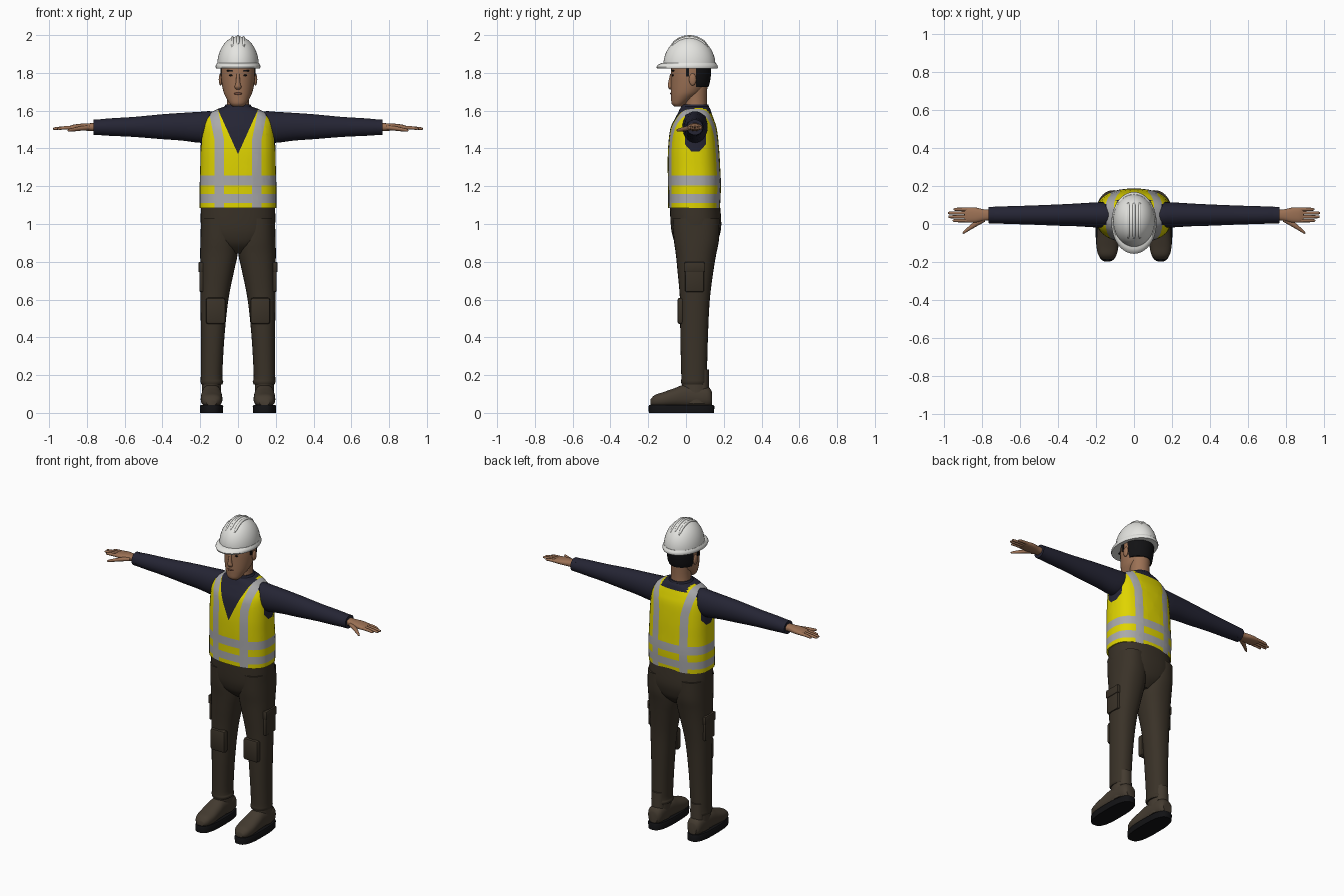
import bpy, bmesh, math
from mathutils import Vector


def mat(name, r, g, b):
    m = bpy.data.materials.new(name)
    m.diffuse_color = (r, g, b, 1)
    return m


YELLOW = mat("safety_yellow", 0.74, 0.66, 0.0)
SILVER = mat("reflective_grey", 0.40, 0.40, 0.41)
NAVY = mat("navy_cloth", 0.018, 0.018, 0.034)
BROWN = mat("trouser_brown", 0.042, 0.032, 0.021)
BOOT = mat("boot_brown", 0.058, 0.044, 0.030)
BLACK = mat("black", 0.006, 0.006, 0.007)
SKIN = mat("skin", 0.33, 0.165, 0.09)
WHITE = mat("helmet_white", 0.78, 0.78, 0.75)
LIP = mat("lip_brown", 0.17, 0.07, 0.045)


def finish(name, bm, mats, mirror=False, angle=40):
    bmesh.ops.recalc_face_normals(bm, faces=bm.faces[:])
    me = bpy.data.meshes.new(name)
    bm.to_mesh(me)
    bm.free()
    ob = bpy.data.objects.new(name, me)
    bpy.context.collection.objects.link(ob)
    for m in mats:
        me.materials.append(m)
    bpy.ops.object.select_all(action='DESELECT')
    ob.select_set(True)
    bpy.context.view_layer.objects.active = ob
    bpy.ops.object.shade_smooth_by_angle(angle=math.radians(angle))
    if mirror:
        ob.modifiers.new("mirror", 'MIRROR')
    return ob


def smooth_path(st, k):
    # Catmull-Rom interpolation between stations
    out = []
    for i in range(len(st) - 1):
        p0, p1, p2, p3 = (st[max(0, min(len(st) - 1, i + d))] for d in (-1, 0, 1, 2))
        for j in range(k):
            t = j / k
            out.append([0.5 * (2 * b + (c - a) * t + (2 * a - 5 * b + 4 * c - d) * t * t
                               + (3 * b - a - 3 * c + d) * t ** 3)
                        for a, b, c, d in zip(p0, p1, p2, p3)])
    return out + [list(st[-1])]


def loft_bm(axis, stations, n=28, power=2.0, k=4):
    # stations: (position on axis, centre a, centre b, radius a, radius b)
    bm = bmesh.new()
    rings = []
    for t, a, b, ra, rb in smooth_path(stations, k):
        ring = []
        for i in range(n):
            u = 2 * math.pi * i / n
            c, s = math.cos(u), math.sin(u)
            p = a + ra * math.copysign(abs(c) ** (2 / power), c)
            q = b + rb * math.copysign(abs(s) ** (2 / power), s)
            ring.append(bm.verts.new({'x': (t, p, q), 'y': (p, t, q), 'z': (p, q, t)}[axis]))
        rings.append(ring)
    for r0, r1 in zip(rings, rings[1:]):
        for i in range(n):
            bm.faces.new((r0[i], r0[(i + 1) % n], r1[(i + 1) % n], r1[i]))
    bm.faces.new(rings[0])
    bm.faces.new(rings[-1])
    return bm


def loft(name, m, axis, stations, mirror=False, **kw):
    return finish(name, loft_bm(axis, stations, **kw), [m], mirror)


def pad(name, m, centre, size, bevel=0.01, mirror=True):
    bm = bmesh.new()
    bmesh.ops.create_cube(bm, size=1)
    for v in bm.verts:
        v.co = Vector(c + d * s for c, d, s in zip(centre, v.co, size))
    if bevel:
        bmesh.ops.bevel(bm, geom=bm.edges[:], offset=bevel, segments=2, affect='EDGES', profile=0.5)
    return finish(name, bm, [m], mirror)


def ball(name, m, centre, radii, mirror=False):
    bm = bmesh.new()
    bmesh.ops.create_uvsphere(bm, u_segments=20, v_segments=12, radius=1)
    for v in bm.verts:
        v.co = Vector(c + d * r for c, d, r in zip(centre, v.co, radii))
    return finish(name, bm, [m], mirror)


def cut(bm, co, no, **kw):
    return bmesh.ops.bisect_plane(bm, geom=bm.verts[:] + bm.edges[:] + bm.faces[:],
                                  plane_co=co, plane_no=no, dist=1e-5, **kw)


# Vest: cut along the tape, neckline and armhole edges, then coloured by region
vest = loft_bm('z', [(1.085, 0, .043, .203, .137), (1.2, 0, .045, .203, .140),
                     (1.3, 0, .042, .200, .139), (1.4, 0, .040, .198, .135),
                     (1.5, 0, .040, .192, .124), (1.55, 0, .043, .180, .106),
                     (1.585, 0, .046, .150, .090), (1.61, 0, .048, .105, .080),
                     (1.622, 0, .048, .070, .072)], n=40, power=2.5)
for z in (1.112, 1.16, 1.205, 1.258, 1.585):
    cut(vest, (0, 0, z), (0, 0, 1))
for s in (-1, 1):
    for x in (.075, .125):
        cut(vest, (s * x, 0, 1.45), (1, 0, 0))
        cut(vest, (s * x, 0, 1.45), (1, 0, -s * .2))
    cut(vest, (0, 0, 1.37), (1, 0, -s * .45))
    cut(vest, (0, .05 + s * .055, 0), (0, 1, 0))
    cut(vest, (0, .05, 1.36), (0, 1, -s * .9))
    cut(vest, (s * .145, 0, 0), (1, 0, 0))
cut(vest, (0, 0, 1.385), (0, 0, 1))
cut(vest, (0, .045, 0), (0, 1, 0))
for f in vest.faces:
    c = f.calc_center_median()
    x, y, z = abs(c.x), c.y, c.z
    lean = max(0, z - 1.45) * .2
    neck = x < (z - 1.37) * .45 if y < .045 else (z > 1.585 and x < .09)
    arm = x > .145 and z > 1.385 and abs(y - .05) < min(.055, (z - 1.36) * .9)
    tape = .075 + lean < x < .125 + lean or 1.112 < z < 1.16 or 1.205 < z < 1.258
    f.material_index = 2 if neck or arm else 1 if tape else 0
finish("vest", vest, [YELLOW, SILVER, NAVY], angle=60)

# Shirt collar and sleeves
loft("shirt_collar", NAVY, 'z', [(1.57, 0, .045, .10, .085), (1.61, 0, .047, .080, .078),
                                 (1.632, 0, .05, .066, .068)])
loft("sleeve", NAVY, 'x', [(.10, .048, 1.52, .060, .070), (.15, .048, 1.517, .066, .080),
                           (.2, .048, 1.512, .066, .082), (.3, .048, 1.515, .060, .073),
                           (.4, .047, 1.515, .056, .066), (.55, .047, 1.514, .050, .053),
                           (.68, .047, 1.513, .046, .046), (.75, .047, 1.512, .043, .040)], True)
loft("cuff", NAVY, 'x', [(.735, .047, 1.512, .044, .042), (.765, .047, 1.512, .043, .041)], True, k=1)

# Hands
loft("palm", SKIN, 'x', [(.75, .047, 1.513, .028, .022), (.79, .047, 1.513, .030, .020),
                         (.83, .047, 1.513, .039, .018), (.87, .047, 1.511, .040, .015),
                         (.892, .047, 1.509, .036, .010)], True, power=2.4)
for i, (y, tip) in enumerate([(.018, .955), (.038, .978), (.058, .98), (.077, .95)]):
    loft("finger_%d" % (i + 1), SKIN, 'x', [(.87, y, 1.511, .0095, .010), (.92, y, 1.509, .009, .009),
                                            (tip - .008, y, 1.505, .0075, .007),
                                            (tip, y, 1.504, .003, .003)], True, n=10, k=2)
loft("thumb", SKIN, 'x', [(.785, .03, 1.51, .018, .013), (.83, .004, 1.506, .017, .012),
                          (.87, -.024, 1.50, .012, .010), (.895, -.043, 1.496, .008, .007),
                          (.902, -.047, 1.495, .003, .003)], True, n=12, k=2)

# Trousers
loft("trouser_hips", BROWN, 'z', [(1.10, 0, .047, .196, .133), (1.0, 0, .053, .197, .134),
                                  (.94, 0, .053, .185, .125), (.89, 0, .053, .13, .105),
                                  (.845, 0, .053, .05, .06)], n=36, power=2.4)
loft("trouser_leg", BROWN, 'z', [(1.03, .105, .053, .09, .125), (.92, .1, .055, .099, .120),
                                 (.84, .101, .053, .099, .107), (.75, .11, .05, .089, .095),
                                 (.6, .125, .047, .074, .079), (.4, .134, .043, .062, .073),
                                 (.2, .140, .043, .057, .068), (.165, .138, .043, .060, .069),
                                 (.15, .138, .043, .055, .065)], True, power=2.3)
pad("knee_pad", BROWN, (.118, -.025, .54), (.105, .042, .14), .014)
pad("cargo_pocket", BROWN, (.188, .045, .715), (.034, .10, .15), .008)
pad("pocket_flap", BROWN, (.190, .045, .772), (.040, .108, .055), .008)

# Boots
loft("boot_foot", BOOT, 'y', [(.138, .14, .075, .030, .035), (.11, .14, .085, .048, .055),
                              (0, .14, .090, .052, .060), (-.06, .14, .081, .056, .050),
                              (-.12, .14, .070, .057, .040), (-.165, .14, .064, .047, .031),
                              (-.188, .14, .055, .026, .016)], True, power=2.4)
loft("boot_shaft", BOOT, 'z', [(.05, .14, .055, .050, .078), (.11, .14, .05, .050, .071),
                               (.19, .14, .047, .050, .070)], True)
loft("boot_heel_tab", BOOT, 'z', [(.13, .14, .085, .042, .036), (.23, .14, .085, .040, .036)], True, k=1)
loft("boot_sole", BLACK, 'z', [(0, .14, -.024, .060, .173), (.035, .14, -.024, .062, .174),
                               (.042, .14, -.024, .058, .170)], True, power=2.8, k=1, n=40)

# Neck and head
loft("neck", SKIN, 'z', [(1.60, 0, .052, .062, .060), (1.66, 0, .052, .058, .058),
                         (1.74, 0, .052, .060, .062)])
HEAD = [(1.622, 0, -.040, .028, .022), (1.637, 0, -.037, .044, .039), (1.67, 0, -.015, .064, .064),
        (1.70, 0, .004, .077, .084), (1.75, 0, .018, .087, .098), (1.80, 0, .023, .091, .102),
        (1.86, 0, .025, .088, .100), (1.9, 0, .025, .07, .08)]
loft("head", SKIN, 'z', HEAD, n=32)
loft("nose", SKIN, 'z', [(1.712, 0, -.078, .010, .008), (1.725, 0, -.082, .018, .014),
                         (1.745, 0, -.082, .012, .013), (1.795, 0, -.076, .008, .008)], n=14)
ball("ear", SKIN, (.092, .035, 1.765), (.010, .019, .032), True)
ball("lips", LIP, (0, -.074, 1.69), (.023, .010, .007))
ball("eye", BLACK, (.036, -.0695, 1.787), (.012, .005, .005), True)
pad("eyebrow", BLACK, (.040, -.068, 1.811), (.040, .012, .008), .003)
pad("sideburn", BLACK, (.0895, .008, 1.805), (.007, .018, .05), 0)

# Hair behind the ears
hair = loft_bm('z', [(1.725, 0, .020, .084, .098), (1.75, 0, .022, .091, .104),
                     (1.80, 0, .025, .095, .108), (1.85, 0, .025, .094, .107)], n=32)
cut(hair, (0, .052, 0), (0, 1, .0), clear_inner=True)
finish("hair", hair, [BLACK])

# Hard hat: dome, brim and three ridges
CY, Z0, RX, RY, H = .018, 1.84, .110, .138, .153
dome = [(Z0 + H * math.sin(a), 0, CY, RX * math.cos(a), RY * math.cos(a))
        for a in (math.radians(89 * i / 14) for i in range(15))]
loft("helmet_dome", WHITE, 'z', dome, n=40, k=1)
loft("helmet_brim", WHITE, 'z', [(1.824, 0, .006, .116, .160), (1.832, 0, .006, .119, .163),
                                 (1.842, 0, .008, .117, .158), (1.852, 0, .014, .111, .143)], n=40, k=1)
for name, x in (("left", -.03), ("middle", 0), ("right", .03)):
    st = []
    for i in range(13):
        y = CY - .098 + .196 * i / 12
        z = Z0 + H * math.sqrt(1 - (x / RX) ** 2 - ((y - CY) / RY) ** 2)
        r = .4 if i in (0, 12) else 1
        st.append((y, x, z - .003, .008 * r, .010 * r))
    loft("helmet_ridge_" + name, WHITE, 'y', st, n=12, k=1)
